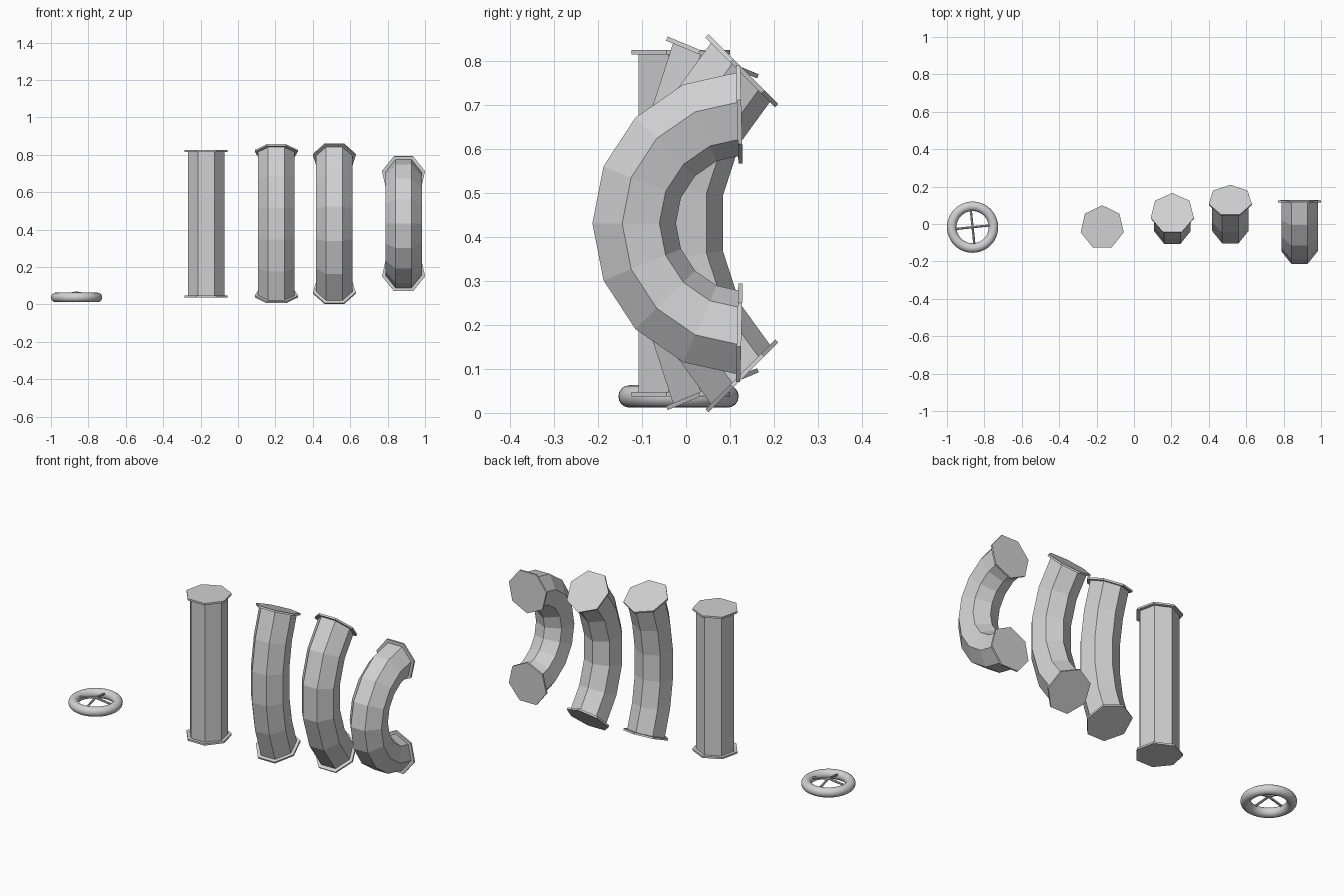
import bpy, bmesh, math
from mathutils import Vector

if "Cube" in bpy.data.objects:
    bpy.data.objects.remove(bpy.data.objects["Cube"])

grey = bpy.data.materials.new("light_grey")
grey.diffuse_color = (0.64, 0.64, 0.64, 1)
grey.use_nodes = True
grey.node_tree.nodes["Principled BSDF"].inputs["Base Color"].default_value = grey.diffuse_color

SIDES, LENGTH, MID_Z = 7, 0.787, 0.4315
PIPE_R, FLANGE_R, FLANGE_T = 0.1, 0.118, 0.01


def finish(name, bm):
    bmesh.ops.recalc_face_normals(bm, faces=bm.faces[:])
    mesh = bpy.data.meshes.new(name)
    bm.to_mesh(mesh)
    bm.free()
    mesh.materials.append(grey)
    obj = bpy.data.objects.new(name, mesh)
    bpy.context.collection.objects.link(obj)
    return obj


def loft(bm, stations):
    """Skin capped heptagon rings; each station is (centre, tangent angle, radius)."""
    rings = []
    for c, a, r in stations:
        inward = Vector((0, math.cos(a), -math.sin(a)))
        ring = []
        for i in range(SIDES):
            t = math.tau * i / SIDES
            ring.append(bm.verts.new(c + inward * r * math.cos(t)
                                     + Vector((r * math.sin(t), 0, 0))))
        rings.append(ring)
    for lo, hi in zip(rings, rings[1:]):
        for i in range(SIDES):
            j = (i + 1) % SIDES
            bm.faces.new((lo[i], lo[j], hi[j], hi[i]))
    bm.faces.new(rings[0])
    bm.faces.new(rings[-1])


def pipe(name, x, y, degrees, segments):
    total = math.radians(degrees)

    def centre(f):
        if total == 0:
            return Vector((x, y, MID_Z + f * LENGTH))
        radius, a = LENGTH / total, f * total
        return Vector((x, y + radius * (1 - math.cos(a)),
                       MID_Z + radius * math.sin(a)))

    # Tube following the bend
    bm = bmesh.new()
    fs = [i / segments - 0.5 for i in range(segments + 1)]
    loft(bm, [(centre(f), f * total, PIPE_R) for f in fs])
    finish(name, bm)
    # Thin wider flange at each end
    for label, s in (("lower", -1), ("upper", 1)):
        a = s * total / 2
        end = centre(s / 2)
        out = Vector((0, math.sin(a), math.cos(a))) * s
        bm = bmesh.new()
        loft(bm, [(end - out * (FLANGE_T - 0.001), a, FLANGE_R),
                  (end + out * 0.001, a, FLANGE_R)])
        finish(f"{name}_{label}_flange", bm)


pipe("straight_pipe", -0.17, -0.018, 0, 1)
pipe("slight_bend_pipe", 0.205, -0.02, 45, 5)
pipe("quarter_bend_pipe", 0.515, -0.021, 90, 5)
pipe("half_bend_pipe", 0.885, -0.123, 177, 8)

# Valve wheel rim
HUB = Vector((-0.863, -0.017, 0.0375))
bpy.ops.mesh.primitive_torus_add(location=HUB, major_radius=0.1115, minor_radius=0.0255,
                                 major_segments=48, minor_segments=16)
rim = bpy.context.object
rim.name = "wheel_rim"
rim.data.materials.append(grey)
bpy.ops.object.shade_smooth_by_angle(angle=math.radians(40))

# Four spokes rising to the wheel centre
apex = HUB + Vector((0, 0, 0.026))
for k in range(4):
    a = math.radians(6 + 90 * k)
    foot = HUB + Vector((0.1 * math.cos(a), 0.1 * math.sin(a), 0.008))
    along = apex - foot
    bpy.ops.mesh.primitive_cylinder_add(vertices=8, radius=0.006, depth=along.length,
                                        location=(apex + foot) / 2)
    spoke = bpy.context.object
    spoke.name = f"wheel_spoke_{k + 1}"
    spoke.rotation_euler = along.to_track_quat('Z', 'Y').to_euler()
    spoke.data.materials.append(grey)
